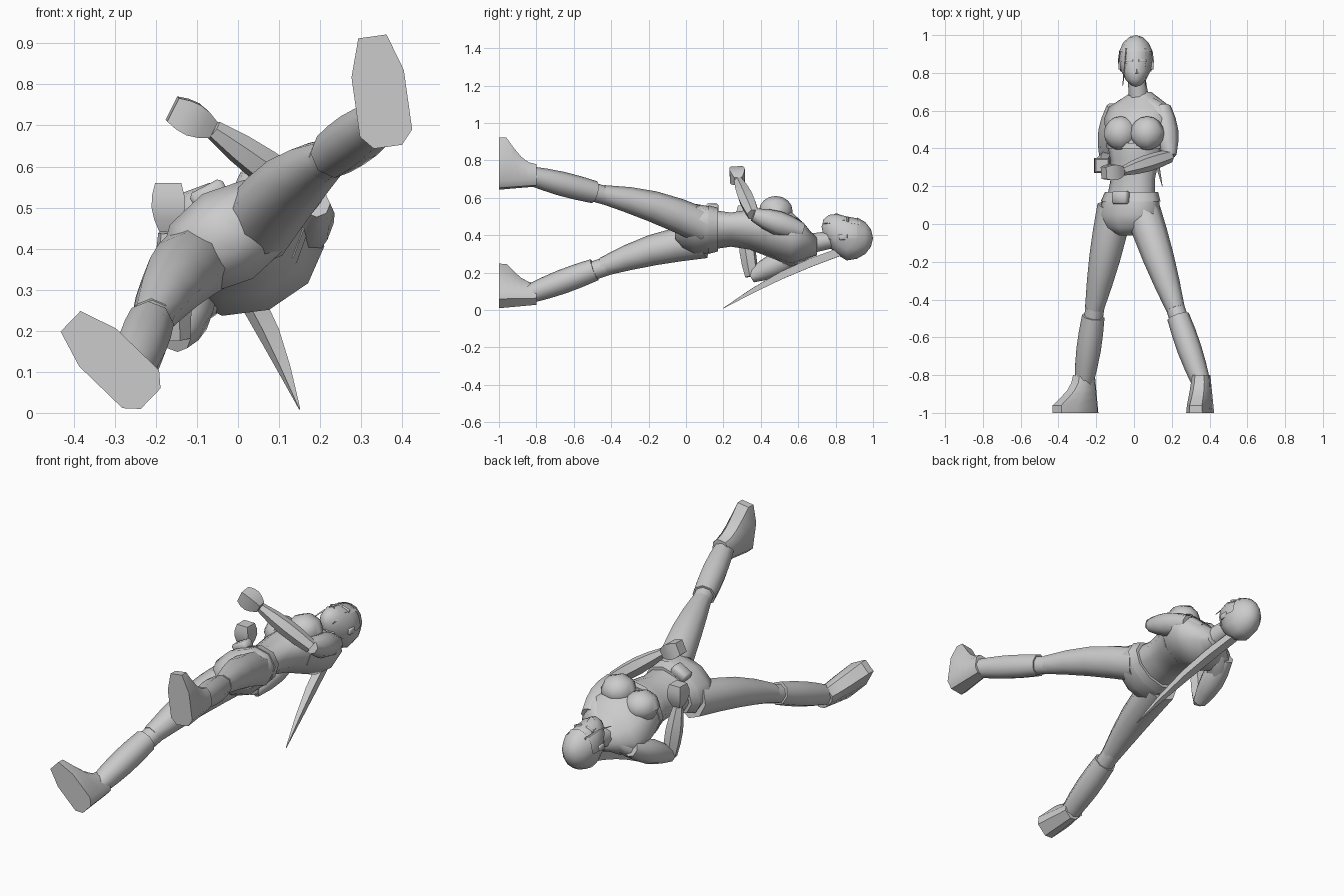
import bpy, bmesh, math
from mathutils import Vector

cube = bpy.data.objects.get("Cube")
if cube:
    bpy.data.objects.remove(cube)

colour = (.6, .6, .6, 1)
grey = bpy.data.materials.new("plain_grey")
grey.use_nodes = True
grey.diffuse_color = colour
grey.node_tree.nodes["Principled BSDF"].inputs["Base Color"].default_value = colour


def finish(name, bm):
    """Turn a bmesh into a named, shaded object."""
    bmesh.ops.recalc_face_normals(bm, faces=bm.faces)
    mesh = bpy.data.meshes.new(name)
    bm.to_mesh(mesh)
    bm.free()
    mesh.materials.append(grey)
    obj = bpy.data.objects.new(name, mesh)
    bpy.context.collection.objects.link(obj)
    bpy.ops.object.select_all(action='DESELECT')
    obj.select_set(True)
    bpy.context.view_layer.objects.active = obj
    bpy.ops.object.shade_smooth_by_angle(angle=math.radians(48))
    return obj


def skin(name, rings):
    """Bridge a list of equally sized point rings and cap both ends."""
    bm = bmesh.new()
    loops = [[bm.verts.new(point) for point in ring] for ring in rings]
    for lower, upper in zip(loops, loops[1:]):
        for i in range(len(lower)):
            bm.faces.new((lower[i - 1], lower[i], upper[i], upper[i - 1]))
    bm.faces.new(loops[0])
    bm.faces.new(loops[-1])
    return finish(name, bm)


def oval(centre, turn, width, front, back, sides, box=1):
    """Ring across the body axis, turned about it, deeper at front or back."""
    angle = math.radians(turn)
    side = Vector((math.cos(angle), 0, math.sin(angle)))
    ahead = Vector((-math.sin(angle), 0, math.cos(angle)))
    ring = []
    for k in range(sides):
        a = math.tau * (k + .5) / sides
        c, s = (math.copysign(abs(f) ** box, f) for f in (math.cos(a), math.sin(a)))
        ring.append(Vector(centre) + side * c * width + ahead * s * (front if s > 0 else back))
    return ring


def trunk(name, sections):
    """Loft of (height, half width, half depth) along the twisting, leaning spine."""
    rings = []
    for y, width, depth in sections:
        spine = (y / 10 - .03, y, .43 - .3 * max(0, y - .4))
        rings.append(oval(spine, 32 - 20 * y, width, depth, depth, sides=10))
    return skin(name, rings)


def limb(name, start, end, thick, thin, bulge=0, bow=0, sides=8):
    """Tapered limb between two joints, swelling and bowing towards the middle."""
    start, end = Vector(start), Vector(end)
    along = (end - start).normalized()
    u = along.orthogonal().normalized()
    v = along.cross(u)
    rings = []
    for step in range(5):
        t = step / 4
        swell = math.sin(math.pi * t)
        centre = start.lerp(end, t) + Vector((0, 0, bow * swell))
        radius = thick + (thin - thick) * t + bulge * swell
        turns = [math.tau * k / sides for k in range(sides)]
        rings.append([centre + (u * math.cos(a) + v * math.sin(a)) * radius for a in turns])
    return skin(name, rings)


def block(name, centre, size, turn=0):
    """Chamfered box turned about the body axis."""
    bm = bmesh.new()
    bmesh.ops.create_cube(bm, size=1)
    for vert in bm.verts:
        vert.co *= Vector(size)
    bmesh.ops.bevel(bm, geom=bm.edges[:], offset=min(size) / 5, segments=1, affect='EDGES')
    obj = finish(name, bm)
    obj.location = centre
    obj.rotation_euler.y = -math.radians(turn)


def ball(centre, radii, sides=12):
    """Low-poly ellipsoid as a bmesh, with its poles along the body axis."""
    bm = bmesh.new()
    bmesh.ops.create_uvsphere(bm, u_segments=sides, v_segments=8, radius=1)
    for vert in bm.verts:
        x, y, z = vert.co
        vert.co = Vector(centre) + Vector((x, z, -y)) * Vector(radii)
    return bm


# Torso, pelvis and belt
trunk("trousers_hips", [(-.06, .04, .05), (-.02, .13, .09), (.05, .18, .12), (.13, .16, .11)])
trunk("torso", [(.1, .14, .1), (.24, .125, .08), (.34, .135, .1), (.46, .17, .13),
                (.56, .19, .14), (.62, .17, .1), (.66, .11, .07), (.7, .05, .05)])
trunk("top_hem", [(.4, .16, .12), (.43, .165, .127)])
trunk("belt", [(.12, .17, .115), (.17, .15, .105)])
block("belt_buckle", (-.07, .14, .53), (.09, .07, .05), turn=28)
finish("right_bust", ball((-.07, .48, .48), (.09, .09, .08), sides=8))
finish("left_bust", ball((.07, .48, .53), (.09, .09, .08), sides=8))

# Legs and boots: one stepping forward, one back
legs = {
    "left": ((.04, .09, .45), (.22, -.45, .62), (.355, -.84, .72), 8),
    "right": ((-.1, .09, .37), (-.21, -.45, .23), (-.265, -.84, .085), 46),
}
for side, (hip, knee, ankle, turn) in legs.items():
    limb(side + "_thigh", hip, knee, thick=.095, thin=.05, bulge=.01, bow=.02)
    limb(side + "_knee", Vector(knee).lerp(hip, .1), Vector(knee).lerp(ankle, .3), thick=.05, thin=.05)
    limb(side + "_boot_shaft", Vector(knee).lerp(ankle, .1), ankle, thick=.06, thin=.05, bulge=.01)
    foot = []
    for step in range(6):
        t = step / 5
        reach = .06 + .15 * min(1, t * 1.3) ** 2
        centre = (ankle[0], -.8 - t / 5, ankle[2])
        foot.append(oval(centre, turn, .048 + t / 50, reach, .06 + t / 60, sides=8, box=.7))
    skin(side + "_boot_foot", foot)

# Arms folded across the front
arms = {
    "left": ((.15, .62, .42), (.19, .36, .51), (-.06, .28, .69), (-.16, .27, .74)),
    "right": ((-.1, .62, .31), (-.15, .35, .18), (-.17, .31, .44), (-.17, .31, .56)),
}
for side, (shoulder, elbow, wrist, knuckles) in arms.items():
    joint = Vector(shoulder).lerp(elbow, .3)
    limb(side + "_shoulder", Vector(shoulder).lerp((.03, .64, .37), .6), joint, thick=.05, thin=.06, bulge=.01)
    limb(side + "_upper_arm", shoulder, elbow, thick=.045, thin=.035, bulge=.025)
    limb(side + "_forearm", elbow, wrist, thick=.035, thin=.025, bulge=.015, sides=6)
    limb(side + "_fist", wrist, knuckles, thick=.03, thin=.045, bulge=.02, sides=4)

# Neck and head, narrowing to a chin that comes forward
limb("neck", (.03, .63, .35), (.01, .8, .38), thick=.055, thin=.045)
middle = Vector((.01, .86, .385))


def skull(name, radii, hair):
    bm = ball(middle, radii)
    for vert in bm.verts:
        low = max(0, middle.y - vert.co.y) / radii[1]
        vert.co.x = middle.x + (vert.co.x - middle.x) * (1 - low / 5)
        vert.co.z += low * .06
    if hair:
        face = [f for f in bm.faces if f.calc_center_median().y < .92
                and f.calc_center_median().z > middle.z]
        bmesh.ops.delete(bm, geom=face, context='FACES')
    finish(name, bm)


skull("head", (.09, .135, .115), hair=False)
skull("hair_cap", (.096, .14, .12), hair=True)

# Face and loose hair
limb("nose", (.01, .87, .485), (.01, .795, .5), thick=.008, thin=.02, sides=5)
block("upper_lip", (.01, .776, .49), (.04, .01, .02), turn=4)
block("lower_lip", (.01, .763, .48), (.035, .01, .02), turn=4)
for side, sign in (("left", 1), ("right", -1)):
    across = Vector((sign, 0, 0))
    slant = -20 * sign
    block(side + "_brow", across * .035 + Vector((.01, .865, .485)), (.045, .012, .016), slant)
    block(side + "_eye", across * .035 + Vector((.01, .842, .484)), (.034, .014, .009), slant)
    block(side + "_ear", across * .086 + Vector((.01, .84, .39)), (.014, .045, .03))
    limb(side + "_hair_strand", across * .05 + Vector((.01, .93, .46)),
         across * .06 + Vector((0, .73, .46)), thick=.01, thin=.002, bow=.01, sides=3)

# Long plait hanging from the back of the head
limb("plait", (.01, .82, .31), (.15, .2, .01), thick=.03, thin=.002, bulge=.012, bow=.025, sides=4)
